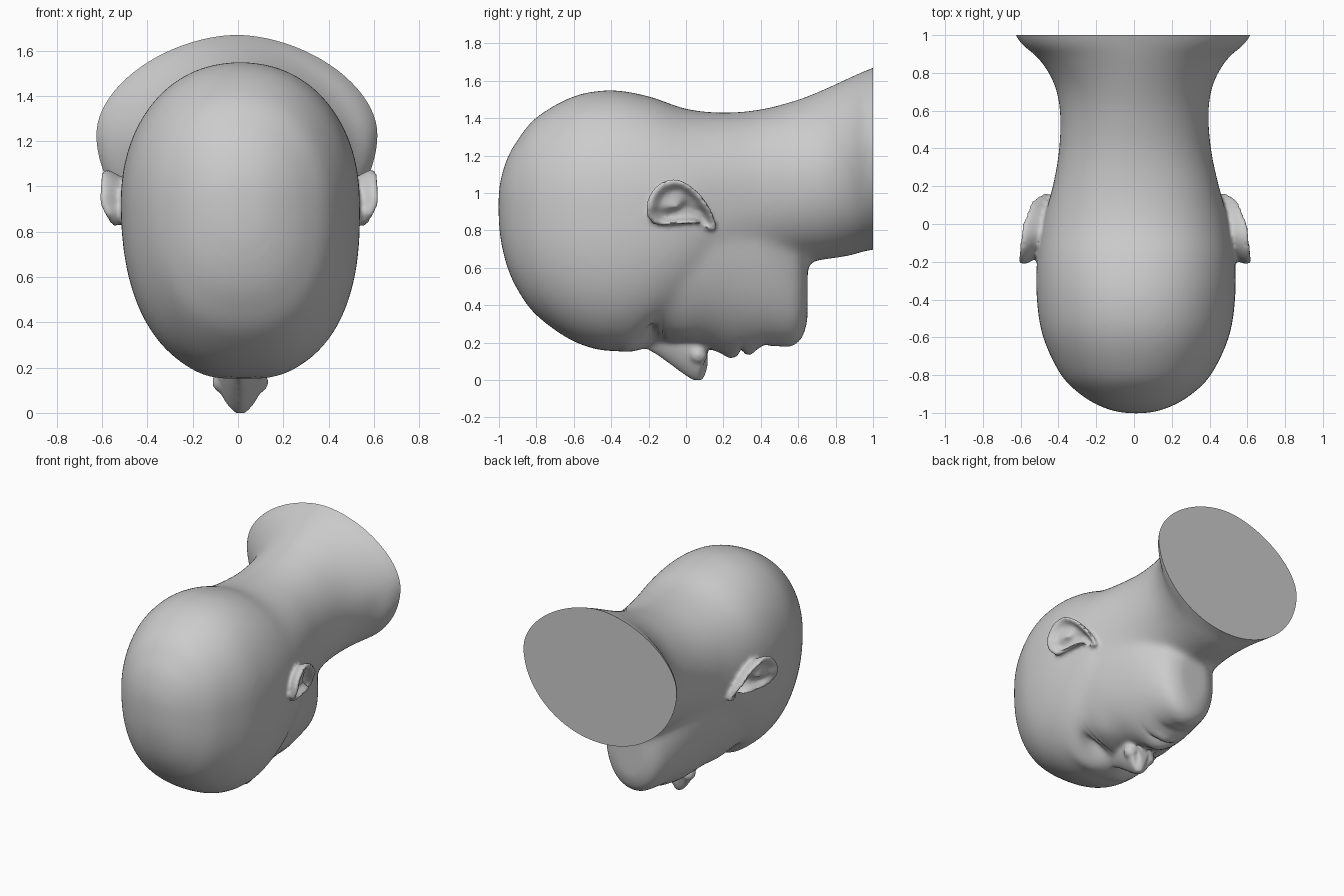
import bpy, bmesh, math

if "Cube" in bpy.data.objects:
    bpy.data.objects.remove(bpy.data.objects["Cube"])

CX = 0.01


def spline(rows, steps):
    """Catmull-Rom interpolation of station tuples."""
    out = []
    for i in range(len(rows) - 1):
        p0, p1 = rows[max(i - 1, 0)], rows[i]
        p2, p3 = rows[i + 1], rows[min(i + 2, len(rows) - 1)]
        for k in range(steps):
            t = k / steps
            out.append([0.5 * (2 * b + (c - a) * t + (2 * a - 5 * b + 4 * c - d) * t * t
                               + (3 * b - a - 3 * c + d) * t ** 3)
                        for a, b, c, d in zip(p0, p1, p2, p3)])
    return out + [list(rows[-1])]


def skin(bm, rings):
    """Closed skin over a list of equal-length point rings."""
    vs = [[bm.verts.new(p) for p in r] for r in rings]
    n = len(vs[0])
    fs = [bm.faces.new((a[i], a[(i + 1) % n], b[(i + 1) % n], b[i]))
          for a, b in zip(vs, vs[1:]) for i in range(n)]
    fs += [bm.faces.new(vs[0][::-1]), bm.faces.new(vs[-1])]
    bmesh.ops.recalc_face_normals(bm, faces=fs)


def loft(bm, rows, e_top, e_low, n=64, neck=False):
    """Stations: y, half width, z bottom, z of widest point, z top."""
    rings = []
    for y, w, zb, zm, zt in spline(rows, 5):
        ring = []
        f = min(max((y - .2) / .7, 0), 1) if neck else 0   # neck gets rounder
        for i in range(n):
            a = 2 * math.pi * i / n
            c, s = math.cos(a), math.sin(a)
            h, e = (zt - zm, e_top - .37 * f) if s > 0 else (zm - zb, e_low - .4 * f)
            z = zm + h * math.copysign(abs(s) ** (2 / e), s)
            x = CX - .015 * f + w * math.copysign(abs(c) ** (2 / e), c)
            # slight natural lean of the lower side
            ring.append((x + (.02 * max(0, .9 - z) if neck and y < .1 else 0), y, z))
        rings.append(ring)
    skin(bm, rings)


def fuse(obj, voxel, iterations):
    """Merge overlapping shells into one skin and soften the joins."""
    m = obj.modifiers.new("fuse", 'REMESH')
    m.mode, m.voxel_size = 'VOXEL', voxel
    m = obj.modifiers.new("soften", 'SMOOTH')
    m.factor, m.iterations = .5, iterations
    for name in ("fuse", "soften"):
        bpy.ops.object.modifier_apply(modifier=name)


bm = bmesh.new()
# cranium running into the neck
loft(bm, [(-1.003, .04, .86, .94, 1.0), (-.99, .12, .74, .94, 1.08), (-.955, .21, .60, .93, 1.19),
          (-.9, .297, .48, .92, 1.285), (-.8, .397, .345, .92, 1.405), (-.6, .492, .205, .92, 1.518),
          (-.4, .525, .153, .92, 1.55), (-.2, .525, .19, .93, 1.518), (0, .495, .32, .95, 1.45),
          (.2, .44, .48, 1.0, 1.43), (.4, .402, .58, 1.03, 1.447), (.6, .394, .625, 1.07, 1.5),
          (.75, .425, .645, 1.12, 1.56), (.88, .505, .665, 1.19, 1.62),
          (.96, .60, .69, 1.23, 1.655), (1.08, .66, .705, 1.25, 1.70)], 2.15, 2.4, neck=True)

# face and jaw
loft(bm, [(-.5, .40, .22, .75, 1.0), (-.33, .455, .15, .78, 1.05), (-.2, .475, .17, .8, 1.1),
          (-.05, .465, .19, .82, 1.1), (.1, .435, .18, .82, 1.12), (.25, .39, .168, .8, 1.15),
          (.42, .325, .178, .7, 1.1), (.55, .255, .187, .58, 1.0),
          (.615, .20, .21, .52, .9), (.65, .12, .31, .5, .75)], 2.0, 2.2)

me = bpy.data.meshes.new("head")
bm.to_mesh(me)
bm.free()
head = bpy.data.objects.new("head", me)
bpy.context.collection.objects.link(head)
bpy.context.view_layer.objects.active = head
head.select_set(True)
fuse(head, .018, 28)

bm = bmesh.new()
bm.from_mesh(head.data)
# nose bridge, tip and wings
loft(bm, [(-.27, .06, .19, .25, .4), (-.2, .065, .155, .25, .4), (-.1, .085, .092, .24, .4),
          (0, .105, .022, .22, .4), (.06, .115, -.006, .2, .4), (.095, .105, .02, .19, .4),
          (.115, .07, .08, .19, .4)], 1.7, 1.6, 32)
for s in (-1, 1):
    r = bmesh.ops.create_uvsphere(bm, u_segments=20, v_segments=12, radius=.05)
    bmesh.ops.translate(bm, verts=r['verts'], vec=(CX + s * .075, .065, .14))

# ears: rim outline in (y, z), stepped in to a sunken bowl
outline = [(-.215, .88), (-.205, .97), (-.15, 1.045), (-.075, 1.075), (.0, 1.055), (.08, .99),
           (.14, .90), (.165, .81), (.13, .80), (.07, .835), (-.05, .83), (-.16, .83), (-.215, .88)]
outline = spline(outline, 4)[:-1]
for s in (-1, 1):
    rings = []
    for k, dx in ((.6, -.16), (.75, -.09), (.95, -.035), (1, -.012), (.97, .003), (.86, .003),
                  (.74, -.018), (.6, -.045), (.3, -.05), (.05, -.05)):
        ring = []
        for y, z in outline:
            rim = .592 - (.1 if y < 0 else .36) * y + .42 * min(0, z - .93)
            ring.append((CX * .5 + s * (rim + dx), -.03 + k * (y + .03), .925 + k * (z - .925)))
        rings.append(ring)
    skin(bm, rings)
bm.to_mesh(head.data)
bm.free()
fuse(head, .012, 7)

# sculpted face details: x, y, radius x, radius y, lift (mirrored)
bumps = [(.19, -.17, .11, .065, .09), (.20, -.14, .08, .04, -.04), (.20, -.125, .08, .011, .014),
         (.17, -.31, .12, .05, -.012), (.27, .0, .09, .08, -.012), (0, .25, .17, .13, -.04),
         (0, .16, .02, .04, .01), (0, .235, .085, .04, -.014), (0, .295, .10, .013, .028),
         (0, .345, .075, .025, -.016), (0, .42, .10, .03, .014), (0, .55, .10, .05, -.012),
         (.045, .105, .02, .02, .04)]
bm = bmesh.new()
bm.from_mesh(head.data)
for v in bm.verts:
    if v.co.z < .5:
        x, y = abs(v.co.x - CX), v.co.y
        fade = min(1, (.5 - v.co.z) / .1)
        v.co.z += fade * sum(d * math.exp(-((x - a) / p) ** 2 - ((y - b) / q) ** 2)
                             for a, b, p, q, d in bumps)
        v.co.z = max(v.co.z, 0)

# flat cut through the neck
bmesh.ops.bisect_plane(bm, geom=bm.verts[:] + bm.edges[:] + bm.faces[:], plane_co=(0, 1, 0),
                       plane_no=(0, 1, 0), clear_outer=True)
bmesh.ops.holes_fill(bm, edges=[e for e in bm.edges if e.is_boundary], sides=0)
bm.to_mesh(head.data)
bm.free()
bpy.ops.object.shade_smooth_by_angle(angle=math.radians(50))
